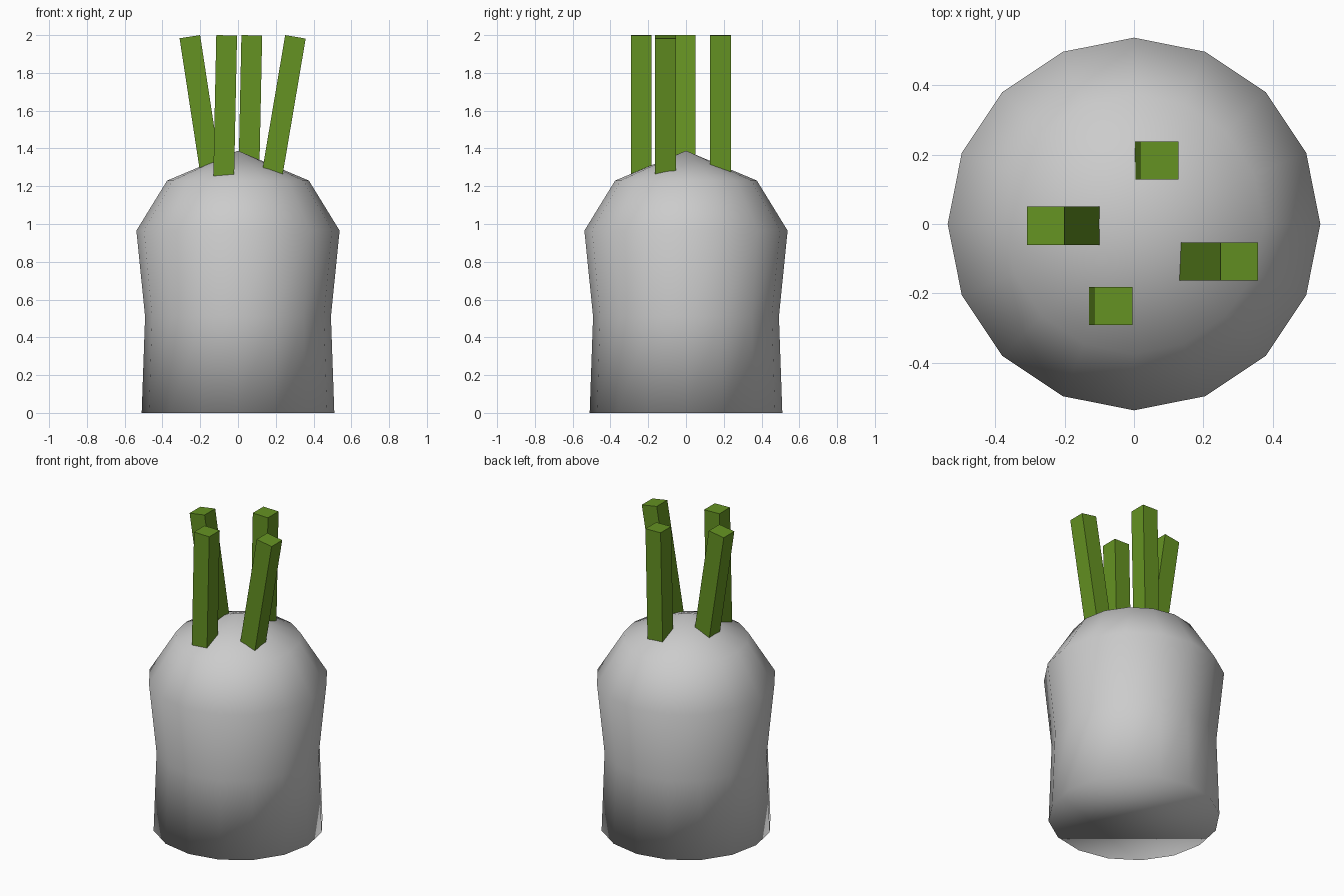
import bpy, bmesh, math
from mathutils import Matrix, Vector

if "Cube" in bpy.data.objects:
    bpy.data.objects.remove(bpy.data.objects["Cube"])

SIDES = 16


def add_object(name, bm):
    bmesh.ops.recalc_face_normals(bm, faces=bm.faces)
    mesh = bpy.data.meshes.new(name)
    bm.to_mesh(mesh)
    bm.free()
    obj = bpy.data.objects.new(name, mesh)
    bpy.context.collection.objects.link(obj)
    return obj


# Root body: 16-sided lathe with a waist, a shoulder and a pointed crown
bm = bmesh.new()
rings = []
for radius, z in [(0.51, 0), (0.492, 0.51), (0.538, 0.965), (0.375, 1.23)]:
    rings.append([bm.verts.new((radius * math.cos(i * math.tau / SIDES),
                                radius * math.sin(i * math.tau / SIDES), z))
                  for i in range(SIDES)])
tip = bm.verts.new((0, 0, 1.388))
bm.faces.new(rings[0])
for i in range(SIDES):
    j = (i + 1) % SIDES
    for low, high in zip(rings, rings[1:]):
        bm.faces.new((low[i], low[j], high[j], high[i]))
    bm.faces.new((rings[-1][i], rings[-1][j], tip))
body = add_object("root_body", bm)
for face in body.data.polygons:
    face.use_smooth = True

# Leaf stalks: square rods leaning sideways, sunk into the crown
green = bpy.data.materials.new("stalk_green")
green.diffuse_color = (0.13, 0.29, 0.016, 1)
green.use_nodes = True
green.node_tree.nodes["Principled BSDF"].inputs["Base Color"].default_value = green.diffuse_color


def stalk(name, x, y, lean, width=0.11, length=0.8):
    angle = math.radians(lean)
    top = 2 - width / 2 * abs(math.sin(angle))
    bm = bmesh.new()
    bmesh.ops.create_cube(bm, size=1, matrix=(
        Matrix.Translation((x, y, top))
        @ Matrix.Rotation(angle, 4, 'Y')
        @ Matrix.Translation((0, 0, -length / 2))
        @ Matrix.Diagonal(Vector((width, width, length, 1)))))
    add_object(name, bm).data.materials.append(green)


stalk("stalk_left", -0.255, -0.005, -8.7)
stalk("stalk_front", -0.06, -0.237, 1.2)
stalk("stalk_back", 0.073, 0.183, 1.2)
stalk("stalk_right", 0.304, -0.108, 9.6)
